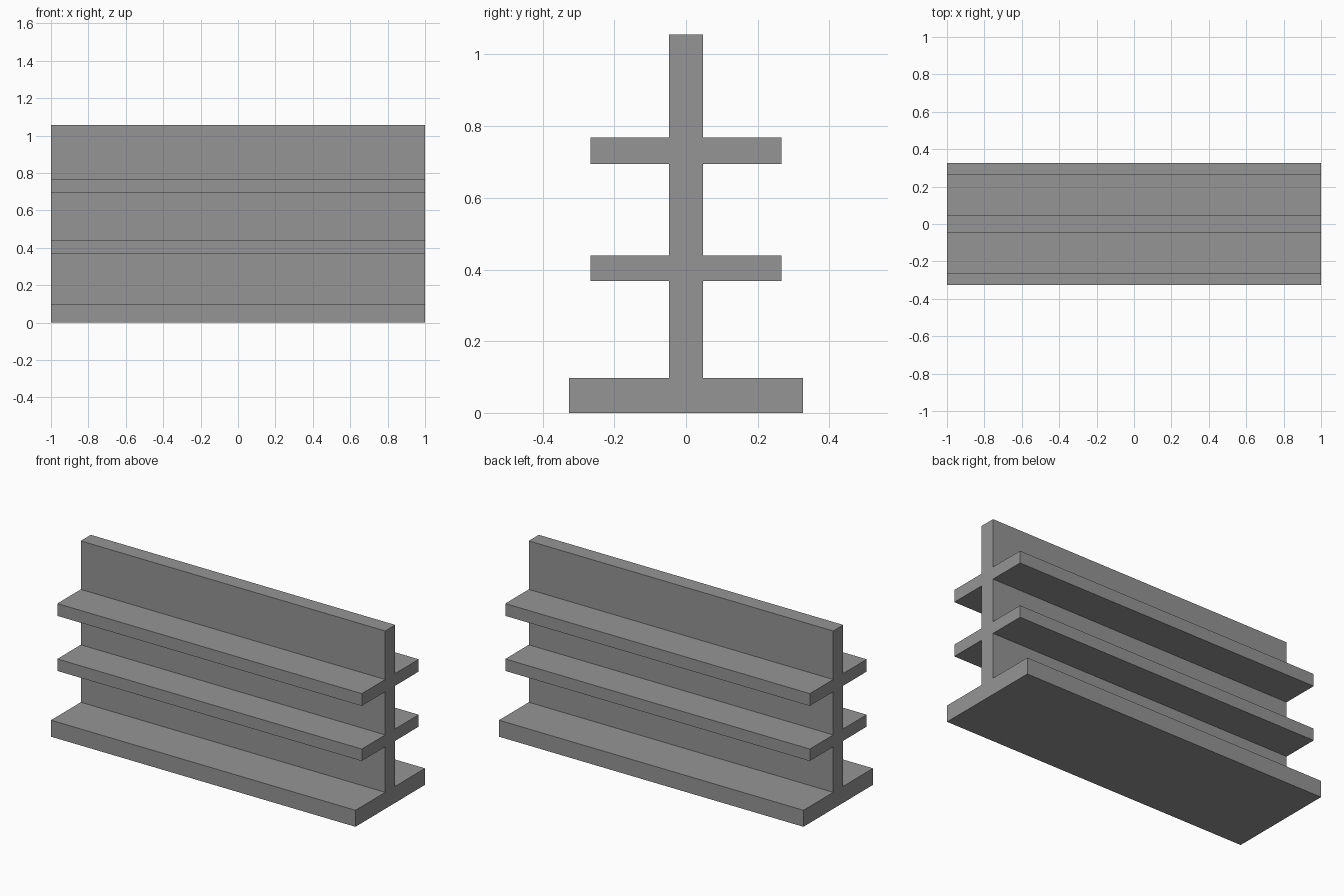
import bpy
import bmesh

if "Cube" in bpy.data.objects:
    bpy.data.objects.remove(bpy.data.objects["Cube"])

LENGTH = 2.0

grey = bpy.data.materials.new("plain grey")
grey.diffuse_color = (0.3, 0.3, 0.3, 1.0)
grey.use_nodes = True
grey.node_tree.nodes["Principled BSDF"].inputs["Base Color"].default_value = grey.diffuse_color

WEB = 0.047      # half thickness of the upright
SHELF = 0.267    # half width of the two shelves
BASE = 0.326     # half width of the base
TOP = 1.056

# Right half of the cross-section (y, z), from bottom to top
half = [
    (BASE, 0.0), (BASE, 0.098), (WEB, 0.098),
    (WEB, 0.368), (SHELF, 0.368), (SHELF, 0.439), (WEB, 0.439),
    (WEB, 0.695), (SHELF, 0.695), (SHELF, 0.768), (WEB, 0.768),
    (WEB, TOP),
]
# Mirror to close the outline
outline = half + [(-y, z) for y, z in reversed(half)]

# Extrude the cross-section along x
bm = bmesh.new()
face = bm.faces.new([bm.verts.new((-LENGTH / 2, y, z)) for y, z in outline])
ext = bmesh.ops.extrude_face_region(bm, geom=[face], use_keep_orig=True)
moved = [g for g in ext["geom"] if isinstance(g, bmesh.types.BMVert)]
bmesh.ops.translate(bm, verts=moved, vec=(LENGTH, 0, 0))
bmesh.ops.recalc_face_normals(bm, faces=bm.faces[:])

mesh = bpy.data.meshes.new("shelved_rail")
bm.to_mesh(mesh)
bm.free()
mesh.materials.append(grey)
rail = bpy.data.objects.new("shelved_rail", mesh)
bpy.context.collection.objects.link(rail)
